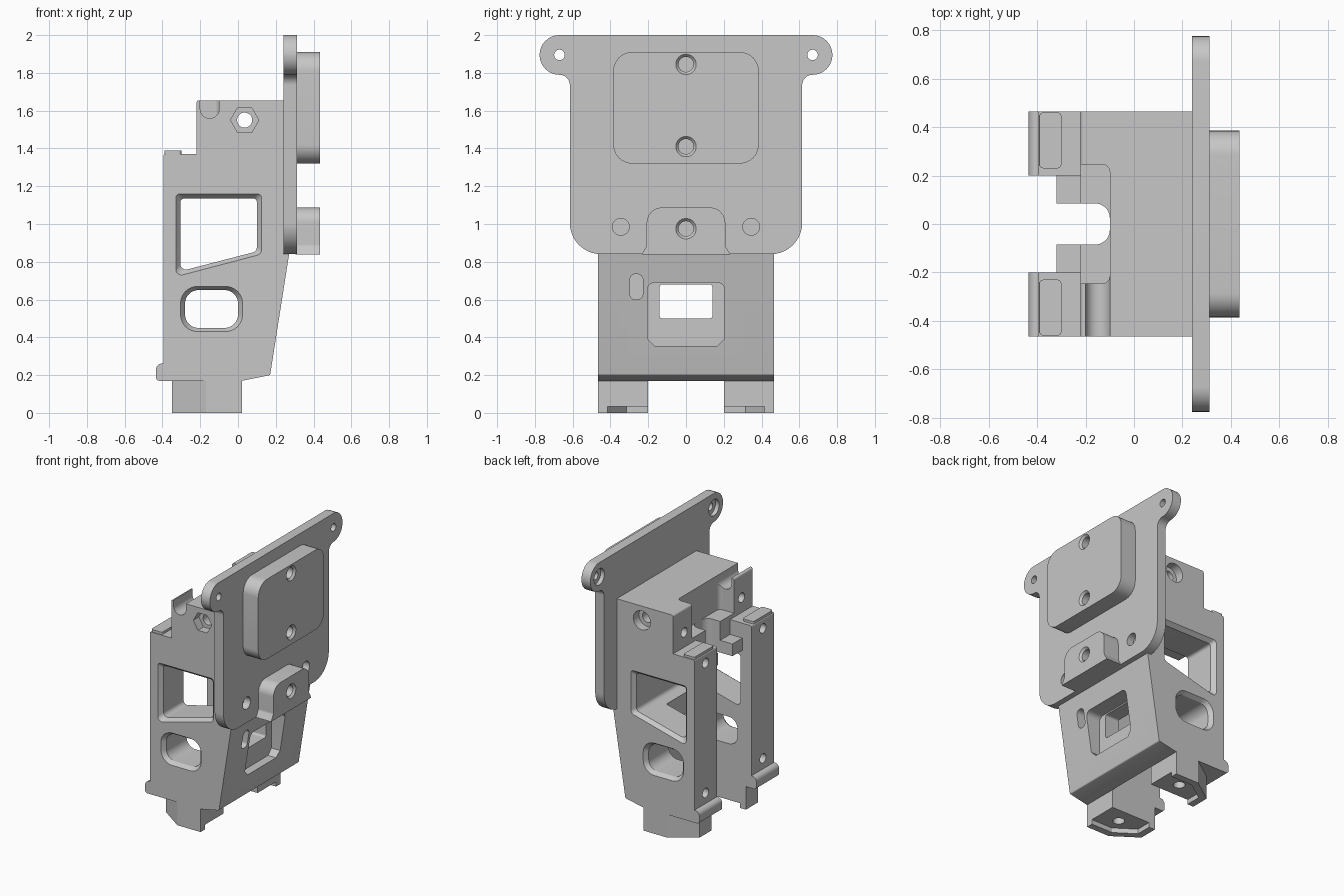
import bpy, bmesh, math
from mathutils import Vector

cube = bpy.data.objects.get("Cube")
if cube:
    bpy.data.objects.remove(cube, do_unlink=True)

grey = bpy.data.materials.new("plain grey")
grey.use_nodes = True
GREY = (0.57, 0.57, 0.57, 1)
grey.diffuse_color = GREY
grey.node_tree.nodes["Principled BSDF"].inputs["Base Color"].default_value = GREY

PLACE = {"x": lambda u, v, a: (a, u, v),
         "y": lambda u, v, a: (u, a, v),
         "z": lambda u, v, a: (u, v, a)}


def rounded(points, steps=8):
    """Outline from (u, v) or (u, v, radius) corners."""
    out = []
    for i, p in enumerate(points):
        c = Vector(p[:2])
        if len(p) < 3:
            out.append(c)
            continue
        r = p[2]
        d1 = (Vector(points[i - 1][:2]) - c).normalized()
        d2 = (Vector(points[(i + 1) % len(points)][:2]) - c).normalized()
        half = d1.angle(d2) / 2
        centre = c + (d1 + d2).normalized() * (r / math.sin(half))
        start = c + d1 * (r / math.tan(half)) - centre
        end = c + d2 * (r / math.tan(half)) - centre
        for k in range(steps + 1):
            out.append(centre + start.lerp(end, k / steps).normalized() * r)
    return out


def rect(u1, u2, v1, v2, r=0):
    pts = [(u1, v1), (u2, v1), (u2, v2), (u1, v2)]
    return rounded([(*p, r) for p in pts]) if r else pts


def circle(u, v, r, n=32):
    return [(u + r * math.cos(math.tau * k / n),
             v + r * math.sin(math.tau * k / n)) for k in range(n)]


def mirror(points):
    return points + [(-p[0], *p[1:]) for p in reversed(points)]


def prism(name, axis, outline, a, b, outline2=None):
    """Extrude an outline along an axis, optionally to a second outline."""
    bm = bmesh.new()
    put = PLACE[axis]
    lo = [bm.verts.new(put(*p, a)) for p in outline]
    hi = [bm.verts.new(put(*p, b)) for p in (outline2 or outline)]
    bm.faces.new(lo)
    bm.faces.new(hi)
    n = len(lo)
    for i in range(n):
        bm.faces.new((lo[i], lo[(i + 1) % n], hi[(i + 1) % n], hi[i]))
    bmesh.ops.recalc_face_normals(bm, faces=bm.faces)
    mesh = bpy.data.meshes.new(name)
    bm.to_mesh(mesh)
    bm.free()
    obj = bpy.data.objects.new(name, mesh)
    bpy.context.collection.objects.link(obj)
    mesh.materials.append(grey)
    return obj


def cut(target, *shape):
    """Subtract a prism from a part."""
    cutter = prism("cutter", *shape)
    cutter.hide_render = True
    mod = target.modifiers.new("cut", "BOOLEAN")
    mod.operation, mod.solver, mod.object = "DIFFERENCE", "EXACT", cutter
    bpy.context.view_layer.objects.active = target
    bpy.ops.object.modifier_apply(modifier=mod.name)
    bpy.data.objects.remove(cutter, do_unlink=True)


parts = []

# Main housing, side profile swept across the width
body = prism("housing", "y", rounded([
    (-0.435, 0.17, 0.02), (0.02, 0.17), (0.17, 0.2, 0.01), (0.272, 0.85),
    (0.24, 0.9), (0.24, 1.655), (-0.22, 1.655, 0.015), (-0.22, 1.37),
    (-0.395, 1.37, 0.01), (-0.395, 0.262), (-0.435, 0.262, 0.035)]), -0.465, 0.465)
parts.append(body)

# Inner cavity and stepped slot opening to the front of the housing
cut(body, "z", rect(-0.6, 0.02, -0.2, 0.2), 0.1, 1.17)
cut(body, "z", rect(-0.6, -0.32, -0.2, 0.2), 1.1, 1.8)
cut(body, "z", rounded([(-0.6, -0.085), (-0.1, -0.085, 0.06), (-0.1, 0.085, 0.06),
                        (-0.6, 0.085)]), 1.1, 1.8)
cut(body, "z", rect(-0.6, -0.22, -0.2, 0.2), 1.26, 1.8)
cut(body, "z", rounded([(-0.6, -0.245), (-0.1, -0.245, 0.03), (-0.1, 0.245, 0.03),
                        (-0.6, 0.245)]), 1.4, 1.8)
cut(body, "y", rounded([(-0.2, 1.8), (-0.2, 1.56, 0.049), (-0.1, 1.56, 0.049),
                        (-0.1, 1.8)]), -0.6, -0.2)

# Side windows with bevelled rims
upper = [(-0.305, 0.75, 0.03), (0.1, 0.855, 0.03), (0.1, 1.135, 0.02), (-0.305, 1.135, 0.02)]
upper_rim = [(-0.33, 0.72, 0.03), (0.125, 0.84, 0.03), (0.125, 1.16, 0.02), (-0.33, 1.16, 0.02)]
windows = [(rounded(upper), rounded(upper_rim)),
           (rect(-0.28, 0, 0.45, 0.65, 0.07), rect(-0.305, 0.025, 0.43, 0.67, 0.09))]
for inner, rim in windows:
    cut(body, "y", inner, -0.6, 0.6)
    for s in (-1, 1):
        cut(body, "y", rim, s * 0.466, s * 0.435, inner)

# Cross bolt with a hexagonal pocket on one side and a round one on the other
cut(body, "y", circle(0.035, 1.55, 0.04), -0.6, 0.6)
cut(body, "y", circle(0.035, 1.55, 0.075, 6), -0.6, -0.4)
cut(body, "y", circle(0.035, 1.55, 0.07), 0.4, 0.6)

# Recess, opening and small slot in the sloping wall
cut(body, "x", rounded(mirror([(0.165, 0.355), (0.205, 0.395), (0.205, 0.69, 0.04)])), 0.13, 0.5)
cut(body, "x", rect(-0.14, 0.14, 0.5, 0.68, 0.015), -0.1, 0.5)
cut(body, "x", rect(-0.297, -0.228, 0.6, 0.735, 0.03), 0.1, 0.5)

# Screw holes in the posts
for s in (-1, 1):
    for z, depth in ((0.34, -0.28), (1.3, -0.28), (1.48, -0.14)):
        cut(body, "x", circle(s * 0.335, z, 0.035, 24), -0.6, depth)

# Post caps and feet on both sides
for s, side in ((-1, "right"), (1, "left")):
    parts.append(prism(side + "_post_cap", "z",
                       rect(-0.39, -0.3, *sorted((s * 0.23, s * 0.46)), 0.015), 1.36, 1.388))
    foot = prism(side + "_foot", "z", [
        (-0.35, s * 0.2), (0.02, s * 0.2), (0.02, s * 0.465),
        (-0.17, s * 0.465), (-0.35, s * 0.34)], 0, 0.18)
    cut(foot, "z", [(-0.3, s * 0.1), (0.1, s * 0.1), (0.1, s * 0.415),
                    (-0.155, s * 0.415), (-0.3, s * 0.315)], -0.1, 0.035)
    cut(foot, "z", circle(-0.13, s * 0.315, 0.04, 24), -0.1, 0.13)
    parts.append(foot)

# Mounting plate with rounded ears
plate = prism("mounting_plate", "x", rounded(mirror([
    (0.615, 0.84, 0.165), (0.615, 1.79, 0.055),
    (0.775, 1.79, 0.104), (0.775, 2, 0.104)])), 0.24, 0.312)
cut(plate, "y", [(0.2, 0.8), (0.272, 0.8), (0.272, 0.85), (0.24, 0.9), (0.2, 0.9)], -0.465, 0.465)
for s in (-1, 1):
    cut(plate, "x", circle(s * 0.67, 1.895, 0.028, 24), 0.1, 0.5)
    cut(plate, "x", circle(s * 0.67, 1.895, 0.06, 24), 0.1, 0.27)
    cut(plate, "x", circle(s * 0.345, 0.985, 0.045, 24), 0.26, 0.5)
parts.append(plate)

# Raised pads with countersunk screw holes
pad = prism("large_pad", "x", rect(-0.385, 0.385, 1.32, 1.91, 0.1), 0.305, 0.435)
boss = prism("small_pad", "x", rounded(mirror([
    (0.235, 0.838), (0.208, 0.885, 0.03), (0.208, 1.087, 0.08)])), 0.305, 0.435)
for part, z in ((pad, 1.845), (pad, 1.41), (boss, 0.975)):
    cut(part, "x", circle(0, z, 0.04), 0.33, 0.5)
    cut(part, "x", circle(0, z, 0.04), 0.42, 0.436, circle(0, z, 0.055))
parts += [pad, boss]

# Smooth the rounded edges and keep the corners sharp
bpy.ops.object.select_all(action="DESELECT")
for part in parts:
    part.select_set(True)
    bpy.context.view_layer.objects.active = part
bpy.ops.object.shade_smooth_by_angle(angle=math.radians(30))
